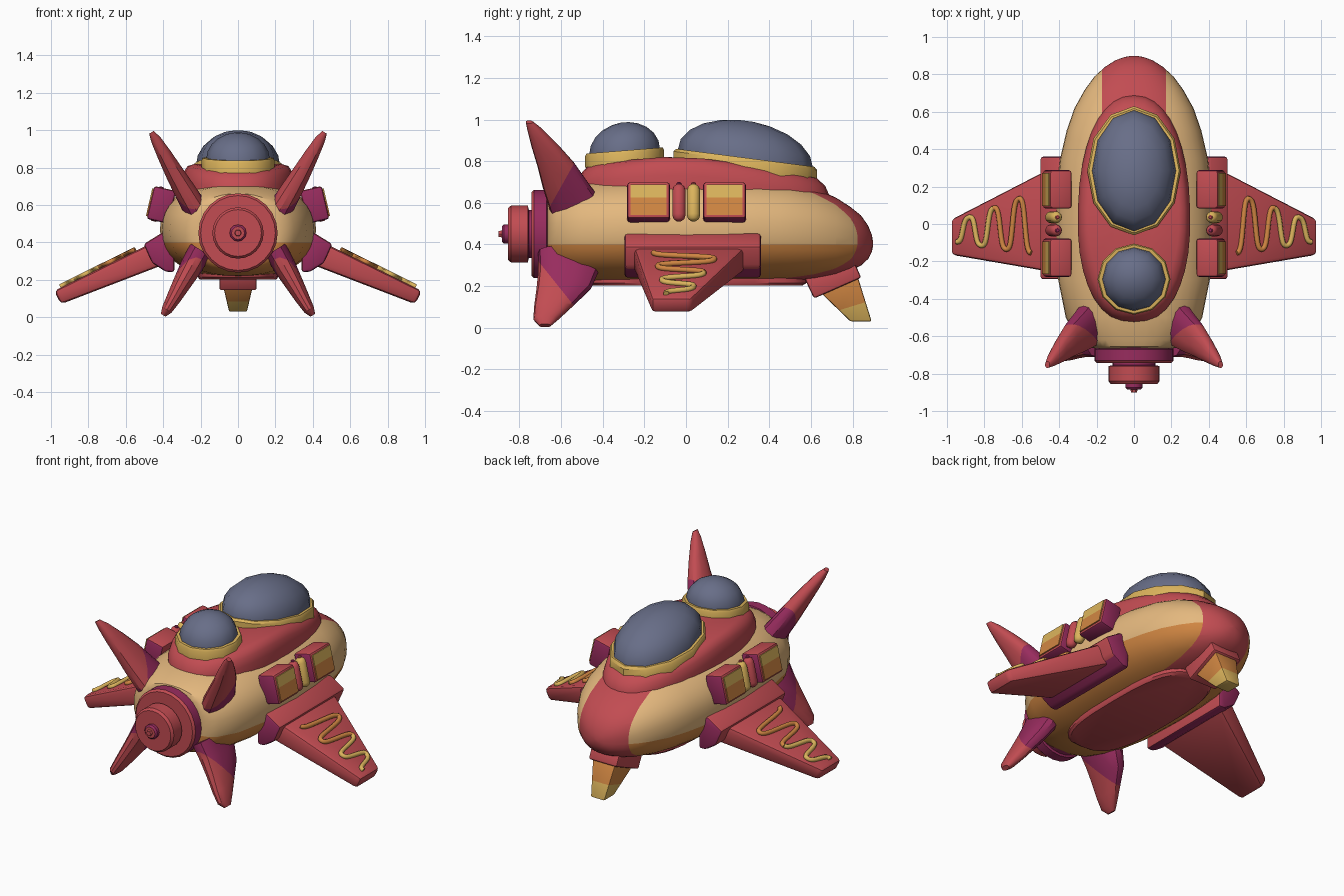
import bpy, bmesh, math
from mathutils import Vector, Matrix

if "Cube" in bpy.data.objects:
    bpy.data.objects.remove(bpy.data.objects["Cube"])

def srgb(r, g, b):
    return tuple((c / 255 / 12.92 if c < 11 else ((c / 255 + .055) / 1.055) ** 2.4) for c in (r, g, b)) + (1,)

COL = {}
for n, c in {"red": (194, 76, 82), "magenta": (152, 44, 94), "tan": (228, 184, 126), "orange": (208, 134, 66),
             "yellow": (220, 180, 92), "glass": (104, 110, 136)}.items():
    COL[n] = bpy.data.materials.new(n)
    COL[n].diffuse_color = srgb(*c)
NAMES = list(COL)

def finish(name, bm, rule, bevel=0, cuts=(), angle=35, matrix=None):
    """Bevel, cut colour borders, colour faces by rule(centre, normal), make object."""
    bmesh.ops.recalc_face_normals(bm, faces=bm.faces)
    if bevel:
        es = [e for e in bm.edges if e.calc_face_angle(0) > .5]
        bmesh.ops.bevel(bm, geom=es, offset=bevel, segments=2, profile=.5, affect='EDGES', clamp_overlap=True)
    for co, no in cuts:
        bmesh.ops.bisect_plane(bm, geom=bm.verts[:] + bm.edges[:] + bm.faces[:], plane_co=co, plane_no=no)
    bm.normal_update()
    for f in bm.faces:
        c = rule if isinstance(rule, str) else rule(f.calc_center_median(), f.normal)
        f.material_index = NAMES.index(c)
    if matrix:
        bm.transform(matrix)
    me = bpy.data.meshes.new(name)
    bm.to_mesh(me)
    bm.free()
    for n in NAMES:
        me.materials.append(COL[n])
    ob = bpy.data.objects.new(name, me)
    bpy.context.collection.objects.link(ob)
    bpy.ops.object.select_all(action='DESELECT')
    ob.select_set(True)
    bpy.context.view_layer.objects.active = ob
    bpy.ops.object.shade_smooth_by_angle(angle=math.radians(angle))
    return ob

def loft(rings):
    bm = bmesh.new()
    vs = [[bm.verts.new(p) for p in r] for r in rings]
    n = len(vs[0])
    for a, b in zip(vs, vs[1:]):
        for i in range(n):
            bm.faces.new((a[i], a[(i + 1) % n], b[(i + 1) % n], b[i]))
    bm.faces.new(vs[0])
    bm.faces.new(vs[-1][::-1])
    return bm

def oval(n, e=2.0):
    """Unit superellipse points."""
    out = []
    for i in range(n):
        c, s = math.cos(math.tau * i / n), math.sin(math.tau * i / n)
        out.append((math.copysign(abs(c) ** (2 / e), c), math.copysign(abs(s) ** (2 / e), s)))
    return out

def box(sx, sy, sz):
    bm = bmesh.new()
    bmesh.ops.create_cube(bm, size=1)
    bmesh.ops.scale(bm, vec=(sx, sy, sz), verts=bm.verts)
    return bm

# hull: y, half width, bottom, top
HULL = [(-.665, .21, .275, .64), (-.655, .25, .26, .66), (-.62, .30, .245, .675), (-.5, .365, .222, .705),
        (-.3, .405, .21, .725), (0, .417, .207, .73), (.2, .41, .207, .728), (.35, .395, .21, .72), (.5, .36, .22, .70),
        (.62, .318, .232, .668), (.72, .262, .25, .625), (.79, .21, .273, .58), (.84, .155, .298, .54),
        (.875, .10, .33, .49), (.893, .05, .365, .445), (.899, .012, .395, .412)]
rings = [[(w * a, y, (lo + hi) / 2 + (hi - lo) / 2 * b) for a, b in oval(40, 2.3)] for y, w, lo, hi in HULL]
finish("hull", loft(rings),
       lambda c, n: "red" if c.y > .45 and abs(c.x) < .172 else "tan" if c.z > .4 else "orange",
       cuts=[((0, 0, .4), (0, 0, 1)), ((.172, 0, 0), (1, 0, 0)), ((-.172, 0, 0), (1, 0, 0)), ((0, .45, 0), (0, 1, 0))])

# belly plate
rings = [[(.215 * k * a, .05 + .53 * k * b, z) for a, b in oval(32, 3)] for k, z in ((1, .25), (1, .215), (.96, .202))]
finish("belly_plate", loft(rings), "red")

# raised deck under the canopies
def deck_z(y):
    t = [(-.6, .74), (-.47, .79), (-.1, .82), (.1, .812), (.75, .708)]
    for (a, p), (b, q) in zip(t, t[1:]):
        if y <= b:
            return p + (q - p) * (y - a) / (b - a)
    return t[-1][1]

rings = []
for k, d in ((1, .17), (1, .085), (.965, .04), (.9, .01), (.8, 0), (.4, 0)):
    r = []
    for a, b in oval(36, 2.25):
        y = .08 + .61 * b * k
        r.append((.3 * a * k * (1 - .06 * b), y, deck_z(y) - d))
    rings.append(r)
finish("deck", loft(rings), "red", angle=45)

# glass canopies and their rims
for name, cy, rx, ry, z0, h, sl in (("front_canopy", .285, .225, .325, .81, .185, -.13),
                                    ("rear_canopy", -.295, .17, .17, .845, .142, .08)):
    prof = [(1, -.03)] + [(math.cos(t), h * math.sin(t)) for t in (0, .3, .6, .9, 1.2, 1.45)]
    ring = lambda kx, ky, z: [(rx * kx * a, cy + ry * ky * b, z0 + z + sl * ry * ky * b) for a, b in oval(12)]
    finish(name, loft([ring(k, k, z) for k, z in prof]), "glass", angle=50)
    gx, gy = 1 + .025 / rx, 1 + .02 / ry
    finish(name + "_rim", loft([ring(gx, gy, -.06), ring(gx, gy, -.008), ring(gx - .04, gy - .04, .006),
                                ring(.9, .9, .006)]), "yellow")

# engine, stepped rings at the back end (-y)
def turned(name, prof, rule, n=24):
    finish(name, loft([[(r * a, y, .45 + r * b) for a, b in oval(n)] for y, r in prof]), rule)

turned("engine_ring", [(-.60, .20), (-.665, .20), (-.67, .212), (-.73, .212), (-.743, .2)],
       lambda c, n: "red" if n.y < -.6 else "magenta")
turned("engine_nozzle", [(-.73, .115), (-.755, .115), (-.76, .137), (-.84, .137), (-.855, .125)],
       lambda c, n: "magenta" if c.y > -.8 and n.y > -.5 and c.y > -.77 else "red")
turned("engine_tip", [(-.84, .045), (-.875, .045), (-.885, .035)], lambda c, n: "magenta" if n.y > -.9 else "red", 12)
turned("engine_stud", [(-.88, .02), (-.9, .016)], "red", 6)

# nose landing leg
def slab(sections):
    return loft([[(hx, a[0], a[1]), (-hx, a[0], a[1]), (-hx, b[0], b[1]), (hx, b[0], b[1])] for hx, a, b in sections])

finish("nose_leg_mount", slab([(.1, (.57, .235), (.80, .335)), (.1, (.615, .14), (.842, .24))]), "red", .012)
cut = (Vector((0, .74, .085)), Vector((0, -.04, .13)))
finish("nose_leg", slab([(.08, (.65, .165), (.825, .245)), (.048, (.79, .03), (.892, .03))]),
       lambda c, n: "yellow" if (c - cut[0]).dot(cut[1]) < 0 else "orange", .008, [cut])

# fins: z, centre x, back y, front y, half thickness
FINS = {"upper_fin": ([(.55, .21, -.65, -.36, .07), (.68, .287, -.69, -.46, .06), (.78, .345, -.715, -.53, .05),
                       (.87, .395, -.742, -.61, .04), (.95, .44, -.762, -.69, .028), (.988, .463, -.77, -.735, .014)],
                      (.85, -.52), (-.655, .58), (.16, -.09)),
        "lower_fin": ([(.36, .20, -.71, -.5, .065), (.27, .25, -.71, -.42, .062), (.19, .295, -.718, -.455, .052),
                       (.1, .345, -.73, -.55, .04), (.04, .38, -.733, -.615, .03), (.01, .40, -.705, -.65, .015)],
                      (.85, .52), (-.71, .32), (.2, .16))}
for name, (sec, (tx, tz), p, q) in FINS.items():
    for s, side in ((1, "right"), (-1, "left")):
        rings = [[(s * (x + t * b * tx), (y0 + y1) / 2 + (y1 - y0) / 2 * a, z + t * b * tz) for a, b in oval(14, 2.4)]
                 for z, x, y0, y1, t in sec]
        co, no = Vector((0, p[0], p[1])), Vector((0, q[0], q[1]))
        finish(f"{side}_{name}", loft(rings),
               lambda c, n: "magenta" if (c - co).dot(no) > 0 else "red", cuts=[(co, no)])

for s, side in ((1, "right"), (-1, "left")):
    # wing root block
    prof = [(.505, .39), (.40, .455), (.34, .43), (.34, .24), (.385, .242), (.46, .29)]
    bm = loft([[(s * x, y, z) for x, z in prof] for y in (-.295, .36)])
    finish(side + "_wing_root", bm,
           lambda c, n: "magenta" if abs(n.y) > .7 or n.z < -.75 else "red", .015)

    # wing
    rings = []
    for cx, cz, t, y0, y1 in ((.43, .338, .066, -.255, .295), (.965, .105, .04, -.165, .025)):
        rings.append([(s * (cx + k * t * .45), y, cz + k * t * .89) for k, y in ((1, y0), (1, y1), (-1, y1), (-1, y0))])
    finish(side + "_wing", loft(rings), "red", .022)

    # wavy tube on the wing
    for col, t0 in (("orange", 0), ("yellow", .5)):
        cu = bpy.data.curves.new(f"{side}_{col}_wave", 'CURVE')
        cu.dimensions, cu.bevel_depth, cu.bevel_resolution, cu.use_fill_caps = '3D', .014, 2, True
        sp = cu.splines.new('POLY')
        sp.points.add(40)
        for i, pt in enumerate(sp.points):
            t = t0 + .5 * i / 40
            w = -math.tanh(1.6 * math.cos(6 * math.pi * t)) / math.tanh(1.6)
            lo, hi = -.155 + .06 * t, .16 - .15 * t
            x = .55 + .40 * t
            pt.co = (s * x, (lo + hi) / 2 + (hi - lo) / 2 * w, .396 - (x - .48) * .496, 1)
        cu.materials.append(COL[col])
        ob = bpy.data.objects.new(cu.name, cu)
        bpy.context.collection.objects.link(ob)
        bpy.ops.object.select_all(action='DESELECT')
        ob.select_set(True)
        bpy.context.view_layer.objects.active = ob
        bpy.ops.object.convert(target='MESH')
        bpy.ops.object.shade_smooth_by_angle(angle=1)

    # side boxes with two-tone plates, and capsules between them
    tilt = Matrix.Rotation(math.radians(-13 * s), 4, 'Y')
    for y, tag in ((-.18, "rear"), (.185, "front")):
        M = Matrix.Translation((s * .41, y, .6)) @ tilt
        finish(f"{side}_{tag}_box", box(.12, .205, .18),
               lambda c, n: "magenta" if n.z < -.6 or abs(n.y) > .8 else "red", .014, matrix=M)
        finish(f"{side}_{tag}_box_plate", box(.009, .175, .15), lambda c, n: "yellow" if c.z > 0.01 else "orange",
               cuts=[((0, 0, .01), (0, 0, 1))], matrix=M @ Matrix.Translation((s * .0625, 0, 0)))
    for y, col, dot in ((-.034, "red", "magenta"), (.036, "yellow", "red")):
        M = Matrix.Translation((s * .43, y, .6)) @ tilt
        prof = [(.012, -.09), (.026, -.08), (.032, -.06), (.032, .06), (.026, .08), (.012, .09)]
        finish(f"{side}_{col}_capsule", loft([[(r * a, r * b, z) for a, b in oval(12)] for r, z in prof]), col,
               matrix=M, angle=60)
        finish(f"{side}_{col}_capsule_cap", loft([[(r * a, r * b, z) for a, b in oval(8)]
                                                  for r, z in ((.012, .08), (.012, .096), (.008, .1))]), dot, matrix=M)

for m in bpy.data.materials:
    if m.users and not m.is_grease_pencil:
        m.use_nodes = True
        m.node_tree.nodes["Principled BSDF"].inputs["Base Color"].default_value = m.diffuse_color
